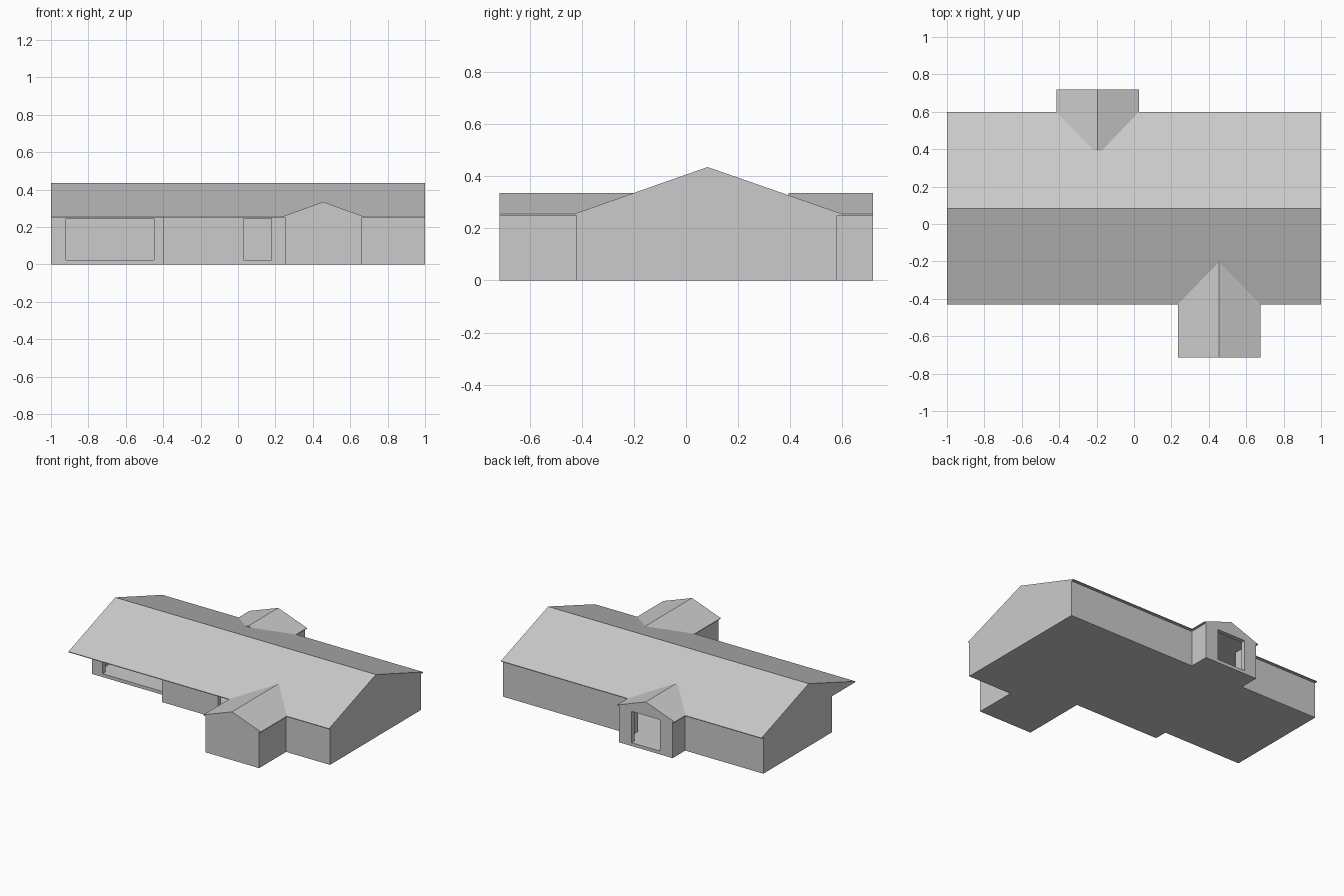
import bpy, bmesh
from mathutils import Vector

if "Cube" in bpy.data.objects:
    bpy.data.objects.remove(bpy.data.objects["Cube"])

EAVE, LIP, T = 0.25, 0.255, 0.03   # soffit height, eave edge, wall thickness


def extrude(name, pts, vec):
    """Closed solid from a planar outline swept along vec."""
    bm = bmesh.new()
    face = bm.faces.new([bm.verts.new(p) for p in pts])
    new = bmesh.ops.extrude_face_region(bm, geom=[face])["geom"]
    bmesh.ops.translate(bm, vec=vec, verts=[g for g in new if isinstance(g, bmesh.types.BMVert)])
    bmesh.ops.recalc_face_normals(bm, faces=bm.faces)
    me = bpy.data.meshes.new(name)
    bm.to_mesh(me)
    bm.free()
    ob = bpy.data.objects.new(name, me)
    bpy.context.collection.objects.link(ob)
    return ob


def inset(pts, d):
    """Offset a right-angled counter-clockwise outline inwards."""
    out = []
    for i, p in enumerate(pts):
        a, b = Vector(p) - Vector(pts[i - 1]), Vector(pts[(i + 1) % len(pts)]) - Vector(p)
        a.normalize()
        b.normalize()
        out.append((p[0] - d * (a.y + b.y), p[1] + d * (a.x + b.x)))
    return out


def cut(target, cutter):
    mod = target.modifiers.new("cut", "BOOLEAN")
    mod.operation, mod.solver, mod.object = "DIFFERENCE", "EXACT", cutter
    cutter.hide_render = True
    cutter.hide_set(True)
    cutter.display_type = "WIRE"


def gable(half, rise, mid):
    """Gable section: thin eave edge, flat soffit, centred ridge."""
    return [(mid - half, EAVE), (mid + half, EAVE), (mid + half, LIP), (mid, rise), (mid - half, LIP)]


# hollow walls on the stepped footprint, with floor slab
plan = [(-1, -0.17), (-0.4, -0.17), (-0.4, -0.26), (0.25, -0.26), (0.25, -0.715),
        (0.663, -0.715), (0.663, -0.42), (1, -0.42), (1, 0.58), (0.012, 0.58),
        (0.012, 0.718), (-0.4, 0.718), (-0.4, 0.58), (-1, 0.58)]
walls = extrude("walls", [(x, y, 0) for x, y in plan], (0, 0, EAVE))
cut(walls, extrude("interior_cutter", [(x, y, 0.02) for x, y in inset(plan, T)], (0, 0, 0.4)))

# garage, front door and back door openings: x range, y centre, top
for name, x0, x1, y, top in [("garage", -0.92, -0.45, -0.17, 0.247),
                             ("front_door", 0.03, 0.18, -0.26, 0.247),
                             ("back_door", -0.305, -0.085, 0.718, 0.24)]:
    base = [(x0, y - 0.05, 0.023), (x1, y - 0.05, 0.023), (x1, y + 0.05, 0.023), (x0, y + 0.05, 0.023)]
    cut(walls, extrude(name + "_cutter", base, (0, 0, top - 0.023)))

# main roof along x
extrude("main_roof", [(-1, y, z) for y, z in
                      [(-0.43, EAVE), (0.6, EAVE), (0.6, LIP), (0.083, 0.435), (-0.43, LIP)]], (2, 0, 0))

# wing roofs along y, running into the main roof
for name, mid, y0, y1 in [("front_wing_roof", 0.455, -0.715, -0.19),
                          ("back_wing_roof", -0.194, 0.393, 0.718)]:
    extrude(name, [(x, y0, z) for x, z in gable(0.221, 0.335, mid)], (0, y1 - y0, 0))
